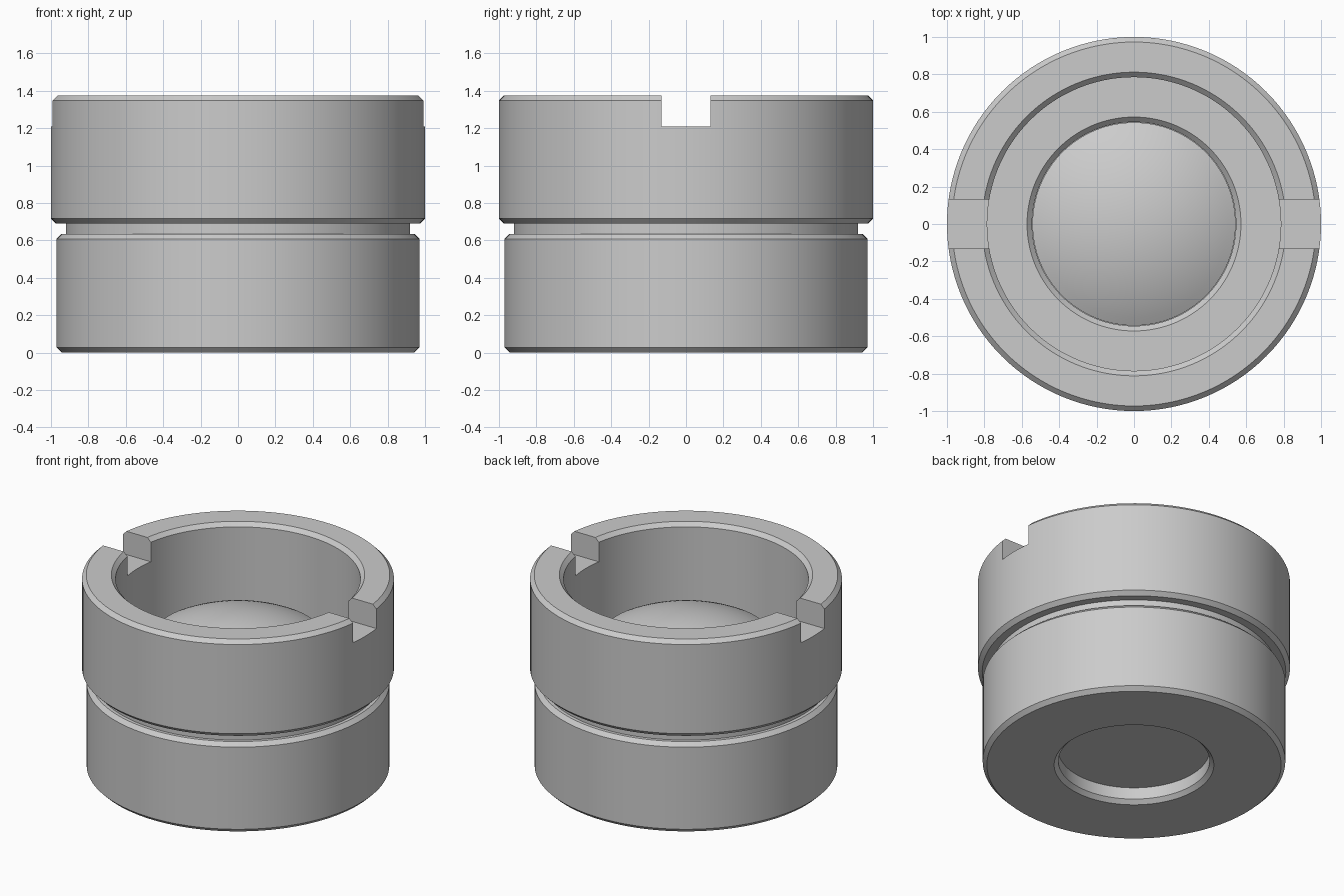
import bpy, bmesh, math

cube = bpy.data.objects.get("Cube")
if cube:
    bpy.data.objects.remove(cube, do_unlink=True)

SIDES = 128
C = 0.027  # chamfer size


def material(name, rgb):
    mat = bpy.data.materials.new(name)
    mat.use_nodes = True
    mat.diffuse_color = (*rgb, 1)
    mat.node_tree.nodes["Principled BSDF"].inputs["Base Color"].default_value = (*rgb, 1)
    return mat


grey = material("satin grey", (0.6, 0.6, 0.6))


def add_object(name, bm):
    bmesh.ops.remove_doubles(bm, verts=bm.verts, dist=1e-5)
    bmesh.ops.recalc_face_normals(bm, faces=bm.faces)
    mesh = bpy.data.meshes.new(name)
    bm.to_mesh(mesh)
    bm.free()
    mesh.materials.append(grey)
    obj = bpy.data.objects.new(name, mesh)
    bpy.context.collection.objects.link(obj)
    return obj


def lathe(name, profile, closed):
    """Revolve (radius, height) points around the z axis."""
    bm = bmesh.new()
    verts = [bm.verts.new((r, 0, z)) for r, z in profile]
    edges = [bm.edges.new(pair) for pair in zip(verts, verts[1:])]
    if closed:
        edges.append(bm.edges.new((verts[-1], verts[0])))
    bmesh.ops.spin(bm, geom=verts + edges, cent=(0, 0, 0), axis=(0, 0, 1),
                   angle=math.tau, steps=SIDES, use_duplicate=False)
    return add_object(name, bm)


def activate(obj):
    bpy.ops.object.select_all(action="DESELECT")
    obj.select_set(True)
    bpy.context.view_layer.objects.active = obj


def smooth(obj):
    activate(obj)
    bpy.ops.object.shade_smooth_by_angle(angle=math.radians(25))


# Section sizes
top, floor, seat = 1.375, 0.5, 0.11
collar_low, groove_low = 0.69, 0.635
bore, core, outlet = 0.785, 0.545, 0.485

# Housing: lower drum, groove, upper collar, bore and stepped through hole
housing = lathe("housing", [
    (outlet + C, 0), (0.97 - C, 0), (0.97, C),
    (0.97, groove_low - C), (0.97 - C, groove_low), (0.92, groove_low),
    (0.92, collar_low), (1 - C, collar_low), (1, collar_low + C),
    (1, top - C), (1 - C, top), (bore + C, top), (bore, top - C),
    (bore, floor), (core + C, floor), (core, floor - C),
    (core, seat), (outlet, seat), (outlet, C)], closed=True)

# Wrench slot across the upper rim
bm = bmesh.new()
bmesh.ops.create_cube(bm, size=1)
bmesh.ops.scale(bm, verts=bm.verts, vec=(3, 0.262, 0.4))
bmesh.ops.translate(bm, verts=bm.verts, vec=(0, 0, 1.21 + 0.2))
cutter = add_object("slot_cutter", bm)
cutter.hide_render = True
cut = housing.modifiers.new("slot", "BOOLEAN")
cut.operation = "DIFFERENCE"
cut.solver = "EXACT"
cut.object = cutter
activate(housing)
bpy.ops.object.modifier_apply(modifier=cut.name)
bpy.data.objects.remove(cutter, do_unlink=True)
smooth(housing)

# Domed core resting on the seat
radius, edge = 1.1, 0.94
rod = core - 0.002
reach = math.asin(rod / radius)
centre = edge - radius * math.cos(reach)
dome = [(radius * math.sin(reach * i / 12), centre + radius * math.cos(reach * i / 12))
        for i in range(12, -1, -1)]
smooth(lathe("domed_core", [(0, seat), (rod, seat)] + dome, closed=False))
